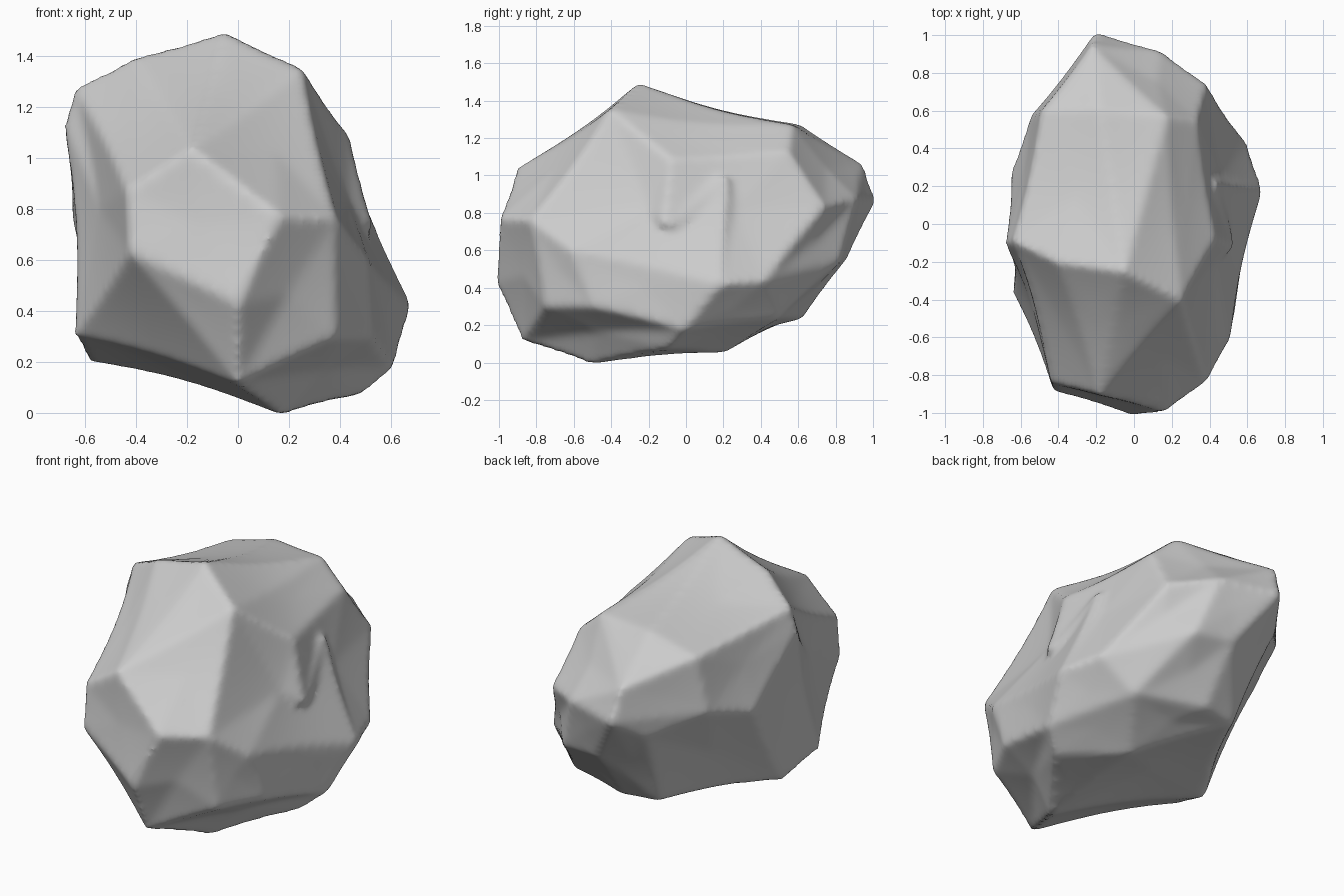
import bpy
import bmesh
import math
from mathutils import Vector

default_cube = bpy.data.objects.get("Cube")
if default_cube:
    bpy.data.objects.remove(default_cube, do_unlink=True)

HEART = Vector((0, 0, 0.74))
HALF_SIZE = Vector((0.67, 1, 0.74))
WEAR_ALLOWANCE = 1.02
ROUNDING = 0.45
HOLLOWNESS = 0.15
VOXEL = 0.02
SMOOTH_STEPS = 10

# Corners where the chipped facets meet, grouped by region
crown = [(-.05, -.25, 1.48), (.25, -.4, 1.34), (-.4, -.2, 1.38),
         (-.63, -.09, 1.26), (.17, .56, 1.26), (-.18, .6, 1.26),
         (-.48, .59, 1.18)]
left_side = [(.43, -.08, 1.08), (.43, .22, 1), (.33, .54, 1.12),
             (.38, .73, .83), (.67, .18, .42), (.59, .42, .44),
             (.53, -.12, .71), (.5, -.6, .6), (.52, -.48, .3),
             (.6, -.01, .18)]
front_side = [(.38, -.82, .76), (.16, -.98, .77), (0, -1, .43),
              (-.42, -.87, .63), (-.18, -.89, 1.03), (0, -.86, .12),
              (-.43, -.83, .87), (.38, -.74, .3)]
right_side = [(-.63, -.36, .31), (-.67, -.1, 1.12), (-.64, .27, .77),
              (-.54, .56, .85), (-.39, .76, .93), (-.31, .82, .74)]
back_side = [(-.2, 1, .86), (-.22, .93, 1.05), (.14, .9, .87),
             (.25, .81, .54), (0, .85, .56)]
underside = [(.17, -.5, 0), (.2, .2, .06), (.48, -.1, .08), (-.12, -.1, .08),
             (-.58, -.1, .21), (-.22, .57, .24), (0, .61, .24),
             (.4, .48, .24)]


def rounded(point):
    """Move a corner towards an even ball, so that dented corners count too."""
    offset = point - HEART
    ball = Vector([o / h for o, h in zip(offset, HALF_SIZE)])
    return ball * ball.length ** -ROUNDING


def facet_shell(corners):
    """Join the corners into a closed skin and merge flat areas to facets."""
    bm = bmesh.new()
    places = {}
    for corner in corners:
        point = Vector(corner)
        places[bm.verts.new(rounded(point))] = point
    hull = bmesh.ops.convex_hull(bm, input=bm.verts[:])
    loose = {v for v in hull["geom_interior"] + hull["geom_unused"]
             if isinstance(v, bmesh.types.BMVert)}
    for vert, point in places.items():
        vert.co = HEART + (point - HEART) * WEAR_ALLOWANCE
    bmesh.ops.delete(bm, geom=list(loose), context="VERTS")
    bmesh.ops.dissolve_limit(bm, angle_limit=math.radians(14),
                             verts=bm.verts[:], edges=bm.edges[:])
    bmesh.ops.recalc_face_normals(bm, faces=bm.faces[:])
    return bm


def hollow_facets(bm):
    """Sink edges and facets between their corners like scooped bowls."""
    reach = bm.verts.layers.float.new("reach")
    for vert in bm.verts:
        vert[reach] = (vert.co - HEART).length_squared
    for face in bm.faces[:]:
        mean = sum(v[reach] for v in face.verts) / len(face.verts)
        centre = bmesh.ops.poke(bm, faces=[face])["verts"][0]
        centre[reach] = mean
    for _ in range(3):
        bmesh.ops.subdivide_edges(bm, edges=bm.edges[:], cuts=1,
                                  use_grid_fill=True)
    for vert in bm.verts:
        inward = HEART - vert.co
        sag = HOLLOWNESS * (vert[reach] - inward.length_squared)
        vert.co += inward.normalized() * sag


# Boulder body
mesh = bpy.data.meshes.new("boulder_shell")
shell = facet_shell(crown + left_side + front_side
                    + right_side + back_side + underside)
hollow_facets(shell)
shell.to_mesh(mesh)
shell.free()
boulder = bpy.data.objects.new("boulder", mesh)
bpy.context.collection.objects.link(boulder)

# Even surface with softly worn ridges
remesh = boulder.modifiers.new("even_surface", "REMESH")
remesh.mode = "VOXEL"
remesh.voxel_size = VOXEL
worn = boulder.modifiers.new("worn_edges", "SMOOTH")
worn.factor = 0.5
worn.iterations = SMOOTH_STEPS

depsgraph = bpy.context.evaluated_depsgraph_get()
finished = bpy.data.meshes.new_from_object(boulder.evaluated_get(depsgraph))
boulder.modifiers.clear()
boulder.data = finished
bpy.data.meshes.remove(mesh)
finished.name = "boulder"
finished.shade_smooth()

# Rest the lowest point on the ground
boulder.location.z = -min(v.co.z for v in finished.vertices)
